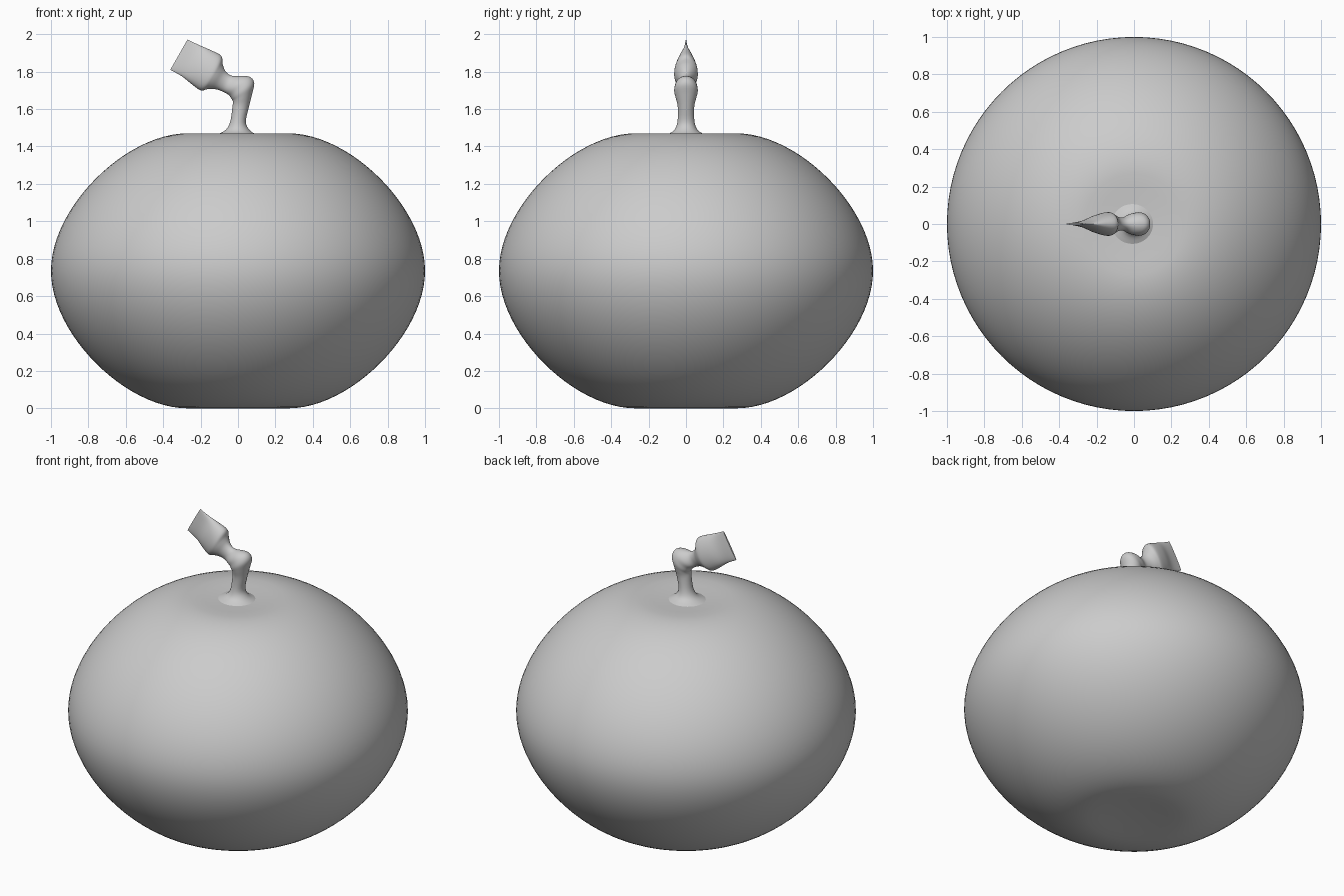
import bpy, bmesh, math

if "Cube" in bpy.data.objects:
    bpy.data.objects.remove(bpy.data.objects["Cube"])


def finish(name, bm):
    bmesh.ops.recalc_face_normals(bm, faces=bm.faces)
    mesh = bpy.data.meshes.new(name)
    bm.to_mesh(mesh)
    bm.free()
    obj = bpy.data.objects.new(name, mesh)
    bpy.context.collection.objects.link(obj)
    bpy.ops.object.select_all(action='DESELECT')
    obj.select_set(True)
    bpy.context.view_layer.objects.active = obj
    bpy.ops.object.shade_smooth_by_angle(angle=math.radians(50))
    return obj


def bridge(bm, rings):
    for a, b in zip(rings, rings[1:]):
        n = len(a)
        for i in range(n):
            j = (i + 1) % n
            bm.faces.new((a[i], a[j], b[j], b[i]))
    bm.faces.new(rings[0])
    bm.faces.new(rings[-1])


def bezier(p, t):
    w = ((1 - t) ** 3, 3 * t * (1 - t) ** 2, 3 * t * t * (1 - t), t ** 3)
    return tuple(sum(w[k] * p[k][c] for k in range(4)) for c in range(2))


def catmull(p, t):
    a, b, c, d = p
    return tuple(0.5 * (2 * y + (z - x) * t + (2 * x - 5 * y + 4 * z - w) * t * t
                        + (3 * y - x - 3 * z + w) * t ** 3)
                 for x, y, z, w in zip(a, b, c, d))


# Body: squashed round fruit with shallow dimples at both poles
MID = 0.735
curve = [(1, 0), (1, 0.34), (0.60, MID), (0.27, MID)]
upper = [bezier(curve, i / 24) for i in range(25)]
upper += [(0.2, MID - 0.003), (0.12, MID - 0.008), (0.04, MID - 0.01)]
profile = [(r, -z) for r, z in reversed(upper[1:])] + upper
bm = bmesh.new()
N = 96
rings = [[bm.verts.new((r * math.cos(2 * math.pi * i / N),
                        r * math.sin(2 * math.pi * i / N), MID + z))
          for i in range(N)] for r, z in profile]
bridge(bm, rings)
finish("fruit_body", bm)

# Stem: oval sections (inner x, z, outer x, z, half depth), pinched at the tip
sections = [
    (-0.125, 1.46, 0.105, 1.46, 0.11),
    (-0.07, 1.485, 0.065, 1.485, 0.065),
    (-0.042, 1.53, 0.042, 1.53, 0.046),
    (-0.03, 1.61, 0.058, 1.61, 0.044),
    (-0.027, 1.64, 0.075, 1.68, 0.055),
    (-0.035, 1.655, 0.087, 1.735, 0.063),
    (-0.045, 1.67, 0.07, 1.768, 0.06),
    (-0.06, 1.682, 0.03, 1.778, 0.053),
    (-0.085, 1.695, -0.03, 1.777, 0.035),
    (-0.12, 1.706, -0.065, 1.80, 0.04),
    (-0.165, 1.706, -0.082, 1.84, 0.058),
    (-0.20, 1.70, -0.09, 1.885, 0.063),
    (-0.25, 1.735, -0.15, 1.917, 0.047),
    (-0.30, 1.775, -0.21, 1.943, 0.02),
    (-0.362, 1.81, -0.27, 1.972, 0.005),
]
padded = [sections[0]] + sections + [sections[-1]]
smooth = [catmull(padded[i:i + 4], k / 4)
          for i in range(len(sections) - 1) for k in range(4)] + [sections[-1]]
bm = bmesh.new()
rings = []
for x0, z0, x1, z1, d in smooth:
    ring = []
    for i in range(32):
        a = 2 * math.pi * i / 32
        u = 0.5 + 0.5 * math.cos(a)
        ring.append(bm.verts.new((x0 + (x1 - x0) * u, d * math.sin(a),
                                  z0 + (z1 - z0) * u)))
    rings.append(ring)
bridge(bm, rings)
finish("stem", bm)
